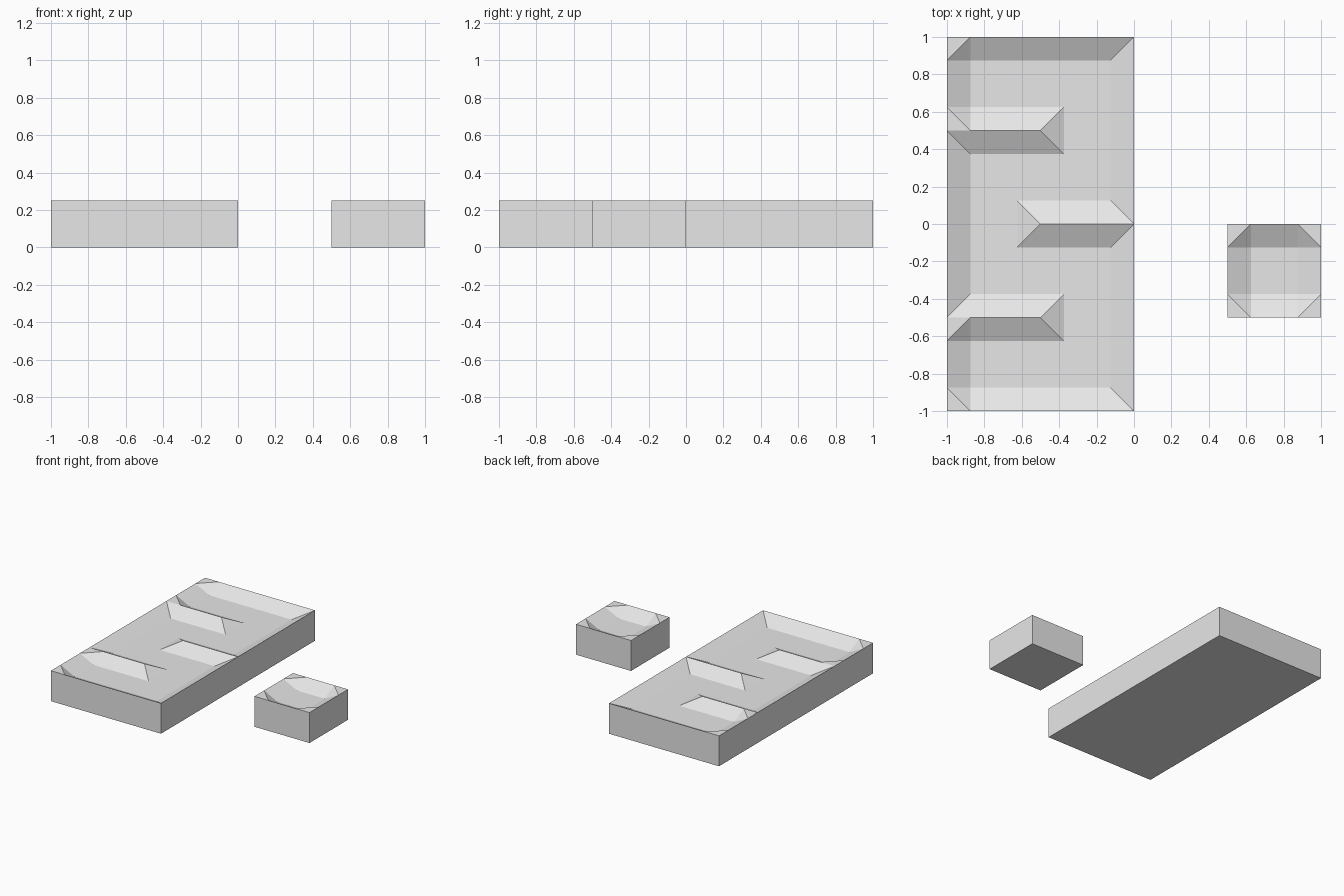
import bpy
import bmesh

TOP, FLOOR, TILE, SLOPE = 0.25, 0.1875, 0.5, 0.125

cube = bpy.data.objects.get("Cube")
if cube:
    bpy.data.objects.remove(cube, do_unlink=True)

grey = bpy.data.materials.new("plain_grey")
grey.use_nodes = True
grey.diffuse_color = (0.8, 0.8, 0.8, 1)
grey.node_tree.nodes["Principled BSDF"].inputs["Base Color"].default_value = (0.8, 0.8, 0.8, 1)


def add_tile(bm, x0, y0, walls):
    """One square of channel; walls is a string of the closed sides, from N E S W."""
    steps = (0, SLOPE, TILE - SLOPE, TILE)
    last = len(steps) - 1

    def raised(i, j):
        corner = i in (0, last) and j in (0, last)
        return (corner or (i == 0 and "W" in walls) or (i == last and "E" in walls)
                or (j == 0 and "S" in walls) or (j == last and "N" in walls))

    grid = [[bm.verts.new((x0 + a, y0 + b, TOP if raised(i, j) else FLOOR))
             for j, b in enumerate(steps)] for i, a in enumerate(steps)]
    dead_end = len(walls) >= 3
    for i in range(last):
        for j in range(last):
            quad = [grid[i][j], grid[i + 1][j], grid[i + 1][j + 1], grid[i][j + 1]]
            if i == 1 or j == 1:
                bm.faces.new(quad)
                continue
            # Corner cells: mitred on bends, chamfered in dead ends
            k = {(0, 0): 0, (2, 0): 1, (2, 2): 2, (0, 2): 3}[(i, j)]
            closed = ("S" if j == 0 else "N") in walls and ("W" if i == 0 else "E") in walls
            if closed and dead_end:
                k += 1
            a, b, c, d = (quad[(k + n) % 4] for n in range(4))
            bm.faces.new((a, b, c))
            bm.faces.new((a, c, d))


def make_block(name, x0, y_top, rows):
    """Solid block with a channel of tiles sunk into its top, rows listed back to front."""
    bm = bmesh.new()
    for r, row in enumerate(rows):
        for c, walls in enumerate(row):
            add_tile(bm, x0 + c * TILE, y_top - (r + 1) * TILE, walls)
    bmesh.ops.remove_doubles(bm, verts=bm.verts[:], dist=0.001)
    # Outer sides and base
    rim = [e for e in bm.edges if e.is_boundary]
    made = bmesh.ops.extrude_edge_only(bm, edges=rim)["geom"]
    for v in made:
        if isinstance(v, bmesh.types.BMVert):
            v.co.z = 0
    bmesh.ops.holes_fill(bm, edges=[e for e in bm.edges if e.is_boundary], sides=0)
    bmesh.ops.dissolve_limit(bm, angle_limit=0.02, verts=bm.verts[:], edges=bm.edges[:])
    bmesh.ops.recalc_face_normals(bm, faces=bm.faces[:])
    mesh = bpy.data.meshes.new(name)
    bm.to_mesh(mesh)
    bm.free()
    mesh.materials.append(grey)
    obj = bpy.data.objects.new(name, mesh)
    bpy.context.collection.objects.link(obj)


# Winding channel block and single closed basin
make_block("winding_channel_block", -1, 1,
           [("NWS", "NE"), ("NW", "ES"), ("WS", "NE"), ("NWS", "ES")])
make_block("single_basin_block", 0.5, 0, [("NESW",)])
